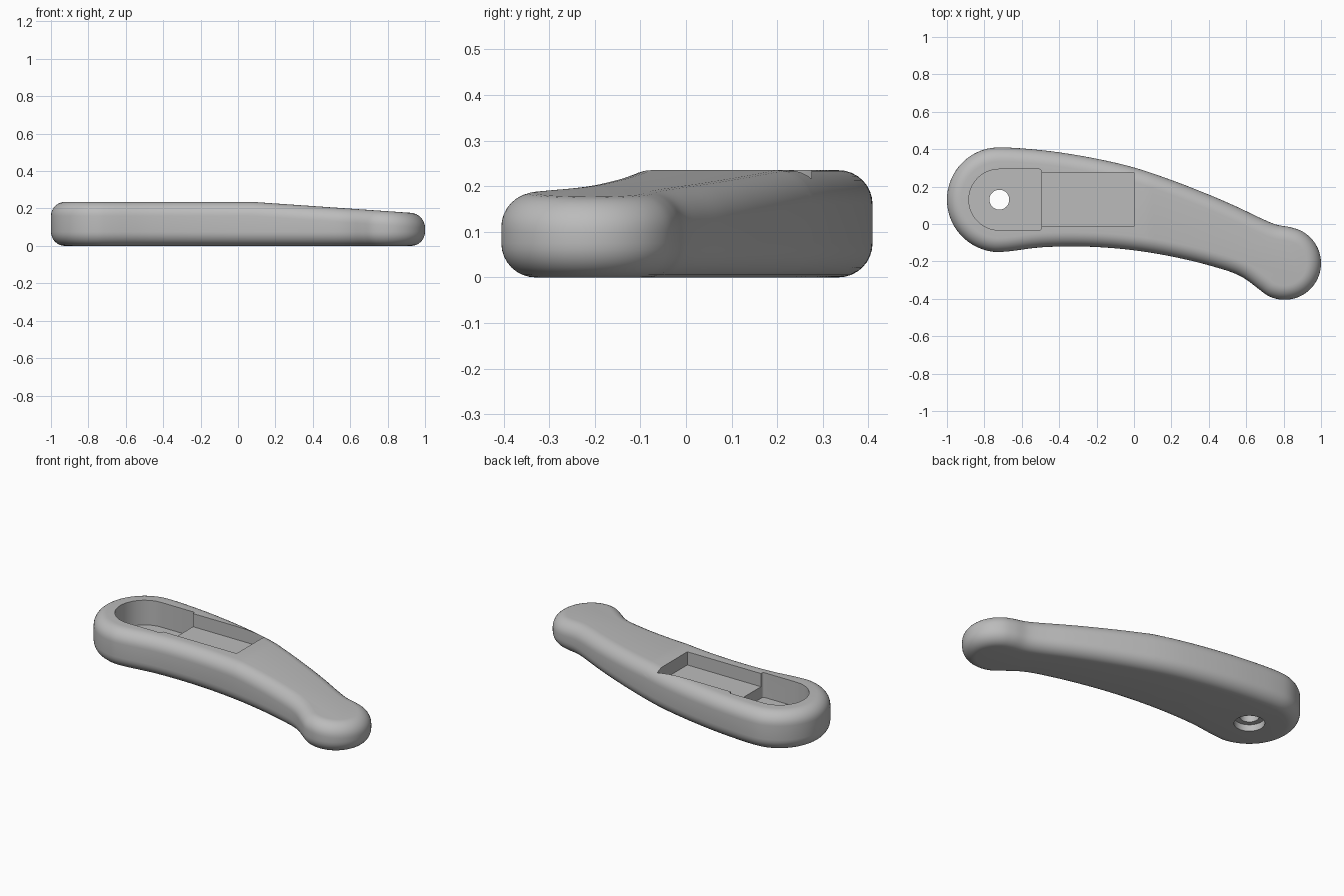
import bpy, bmesh
from math import sin, cos, pi, radians
from mathutils import Vector
from mathutils.geometry import interpolate_bezier

if "Cube" in bpy.data.objects:
    bpy.data.objects.remove(bpy.data.objects["Cube"])

HEIGHT, FILLET, SLOPE_START, SLOPE = 0.235, 0.075, 0.08, 0.069
PIVOT = Vector((-0.72, 0.13))

grey = bpy.data.materials.new("plain grey")
grey.use_nodes = True
grey.diffuse_color = (0.5, 0.5, 0.5, 1)
grey.node_tree.nodes["Principled BSDF"].inputs["Base Color"].default_value = grey.diffuse_color


def arc(centre, radius, start, end, steps):
    angles = [radians(start + (end - start) * i / steps) for i in range(steps + 1)]
    return [Vector((centre[0] + radius * cos(a), centre[1] + radius * sin(a))) for a in angles]


def smooth_loop(pts, per_span):
    """Closed smooth curve through the points."""
    n = len(pts)
    tangent = [(pts[(i + 1) % n] - pts[i - 1]) /
               ((pts[(i + 1) % n] - pts[i]).length + (pts[i] - pts[i - 1]).length) for i in range(n)]
    out = []
    for i in range(n):
        a, b = pts[i], pts[(i + 1) % n]
        reach = (b - a).length / 3
        out += interpolate_bezier(a, a + tangent[i] * reach,
                                  b - tangent[(i + 1) % n] * reach, b, per_span + 1)[:-1]
    return [Vector(p[:2]) for p in out]


def loft(name, rings):
    """Closed solid from rings of 3D points."""
    bm = bmesh.new()
    loops = [[bm.verts.new(p) for p in ring] for ring in rings]
    n = len(loops[0])
    for low, high in zip(loops, loops[1:]):
        for i in range(n):
            j = (i + 1) % n
            bm.faces.new((low[i], low[j], high[j], high[i]))
    bm.faces.new(loops[0][::-1])
    bm.faces.new(loops[-1])
    mesh = bpy.data.meshes.new(name)
    bm.to_mesh(mesh)
    bm.free()
    obj = bpy.data.objects.new(name, mesh)
    bpy.context.collection.objects.link(obj)
    mesh.materials.append(grey)
    return obj


def prism(name, outline, bottom, top):
    return loft(name, [[(p[0], p[1], z) for p in outline] for z in (bottom, top)])


# Lever outline, counter-clockwise: big end, lower edge, small end, upper edge
lower = [(-0.5, -0.125), (-0.3, -0.12), (-0.1, -0.13), (0.1, -0.155),
         (0.3, -0.195), (0.45, -0.235), (0.54, -0.265), (0.6, -0.297)]
upper = [(0.76, -0.003), (0.68, 0.03), (0.55, 0.092), (0.4, 0.157), (0.2, 0.235),
         (0, 0.302), (-0.2, 0.349), (-0.4, 0.383), (-0.55, 0.4)]
outline = smooth_loop(arc(PIVOT, 0.28, 85, 270, 10) + [Vector(p) for p in lower]
                      + arc((0.805, -0.21), 0.195, -135, 80, 11) + [Vector(p) for p in upper], 5)
count = len(outline)
normals = []
for i in range(count):
    d = (outline[(i + 1) % count] - outline[i - 1]).normalized()
    normals.append(Vector((-d.y, d.x)))

# Body: rings inset along a rounded edge profile
quarter = [i * pi / 16 for i in range(9)]
profile = [(FILLET * (1 - sin(a)), FILLET * (1 - cos(a))) for a in quarter]
profile += [(inset, HEIGHT - z) for inset, z in reversed(profile)]
body = loft("lever_body", [[(*(p + n * inset), z) for p, n in zip(outline, normals)]
                           for inset, z in profile])

# Slope the top down toward the small end
bm = bmesh.new()
bm.from_mesh(body.data)
bmesh.ops.bisect_plane(bm, geom=bm.verts[:] + bm.edges[:] + bm.faces[:],
                       plane_co=(SLOPE_START, 0, 0), plane_no=(1, 0, 0))
for v in bm.verts:
    if v.co.z > HEIGHT / 2:
        v.co.z -= max(0, v.co.x - SLOPE_START) * SLOPE
bm.to_mesh(body.data)
bm.free()

# Recesses and pivot hole
pocket = arc(PIVOT, 0.163, 90, 270, 32)
pocket += arc((-0.507, -0.021), 0.012, -90, 0, 4) + arc((-0.507, 0.281), 0.012, 0, 90, 4)
channel = [(-0.55, -0.013), (0, -0.013), (0, 0.275), (-0.55, 0.275)]
cutters = [prism("round_pocket_cutter", pocket, 0.085, 0.4),
           prism("channel_cutter", channel, 0.155, 0.4),
           prism("pivot_hole_cutter", arc(PIVOT, 0.053, 0, 352.5, 47), -0.1, 0.12),
           prism("counterbore_cutter", arc(PIVOT, 0.085, 0, 352.5, 47), -0.1, 0.04)]
bpy.context.view_layer.objects.active = body
for cutter in cutters:
    mod = body.modifiers.new("cut", 'BOOLEAN')
    mod.operation, mod.solver, mod.object = 'DIFFERENCE', 'EXACT', cutter
    bpy.ops.object.modifier_apply(modifier=mod.name)
    bpy.data.objects.remove(cutter)

bpy.ops.object.select_all(action='DESELECT')
body.select_set(True)
bpy.ops.object.shade_smooth_by_angle(angle=radians(30))
